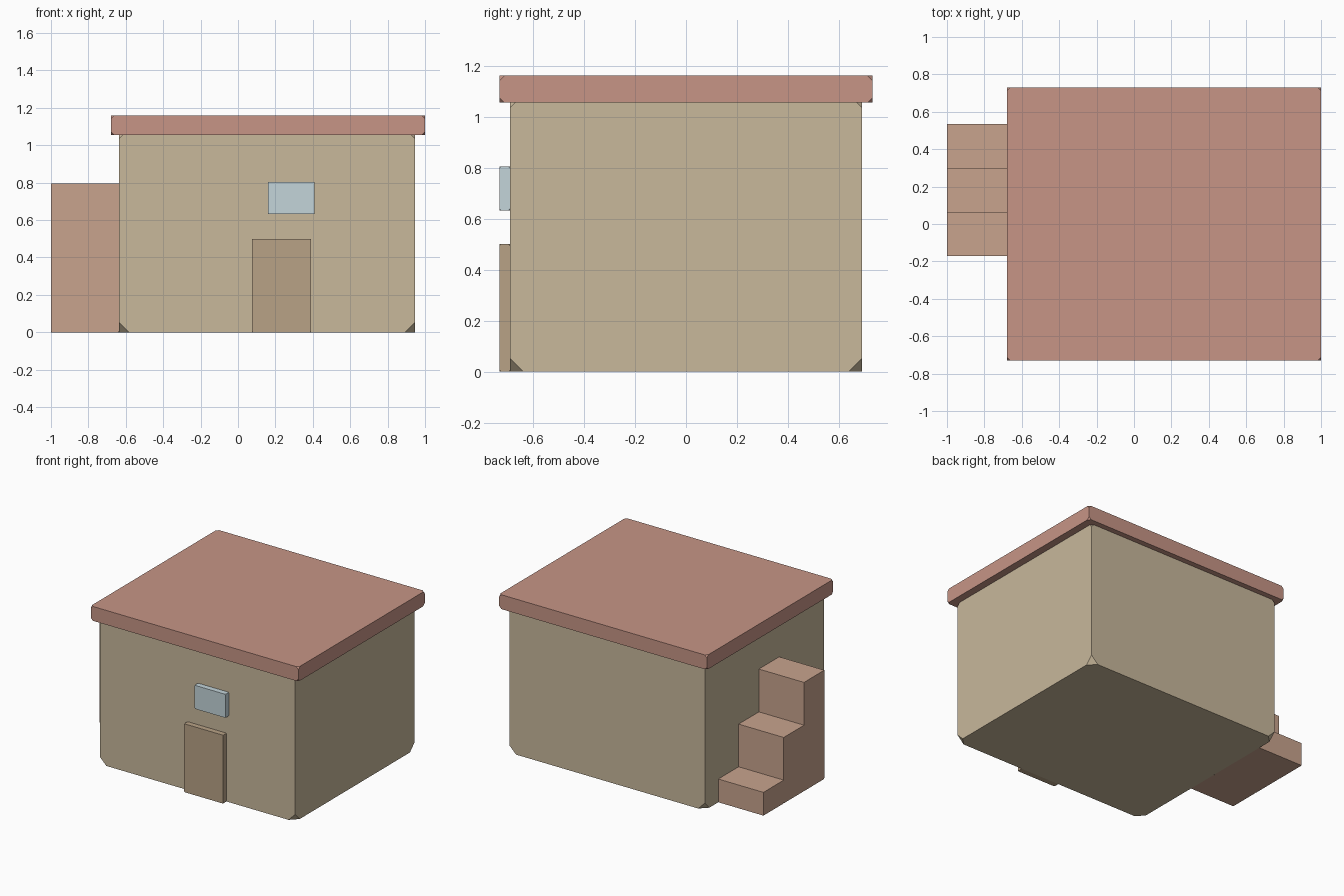
import bpy, bmesh

if "Cube" in bpy.data.objects:
    bpy.data.objects.remove(bpy.data.objects["Cube"])

def material(name, rgb):
    m = bpy.data.materials.new(name)
    m.diffuse_color = (*rgb, 1)
    m.use_nodes = True
    m.node_tree.nodes["Principled BSDF"].inputs["Base Color"].default_value = m.diffuse_color
    return m

WALL = material("wall_sand", (0.58, 0.48, 0.33))
ROOF = material("roof_red", (0.57, 0.30, 0.24))
WOOD = material("door_wood", (0.48, 0.36, 0.24))
GLASS = material("window_blue", (0.55, 0.66, 0.70))
STEP = material("step_clay", (0.58, 0.37, 0.27))

def box(name, x, y, z, mat, low_cut, high_cut):
    """Box between min/max pairs with its corners clipped at bottom and top."""
    bm = bmesh.new()
    bmesh.ops.create_cube(bm, size=1)
    for v in bm.verts:
        for i, (a, b) in enumerate((x, y, z)):
            v.co[i] = a if v.co[i] < 0 else b
    mid = sum(z) / 2
    for low, cut in ((True, low_cut), (False, high_cut)):
        if cut:
            corners = [v for v in bm.verts if (v.co.z < mid) == low]
            bmesh.ops.bevel(bm, geom=corners, offset=cut, offset_type='ABSOLUTE',
                            segments=1, profile=0.5, affect='VERTICES')
    bmesh.ops.recalc_face_normals(bm, faces=bm.faces)
    me = bpy.data.meshes.new(name)
    bm.to_mesh(me)
    bm.free()
    me.materials.append(mat)
    ob = bpy.data.objects.new(name, me)
    bpy.context.collection.objects.link(ob)
    return ob

# House body and overhanging flat roof
box("house_walls", (-0.635, 0.945), (-0.69, 0.69), (0, 1.055), WALL, 0.053, 0.02)
box("roof_slab", (-0.68, 1.0), (-0.73, 0.73), (1.055, 1.16), ROOF, 0.018, 0.018)

# Door and window on the front
box("door", (0.075, 0.39), (-0.73, -0.69), (0, 0.5), WOOD, 0.006, 0.006)
box("window", (0.16, 0.41), (-0.73, -0.69), (0.632, 0.804), GLASS, 0.006, 0.006)

# Side stairs, climbing toward the front
for i, height in enumerate((0.795, 0.482, 0.17)):
    y0 = -0.17 + i * 0.2345
    box(f"stair_step_{i + 1}", (-1.0, -0.635), (y0, y0 + 0.2345), (0, height), STEP, 0.006, 0)
